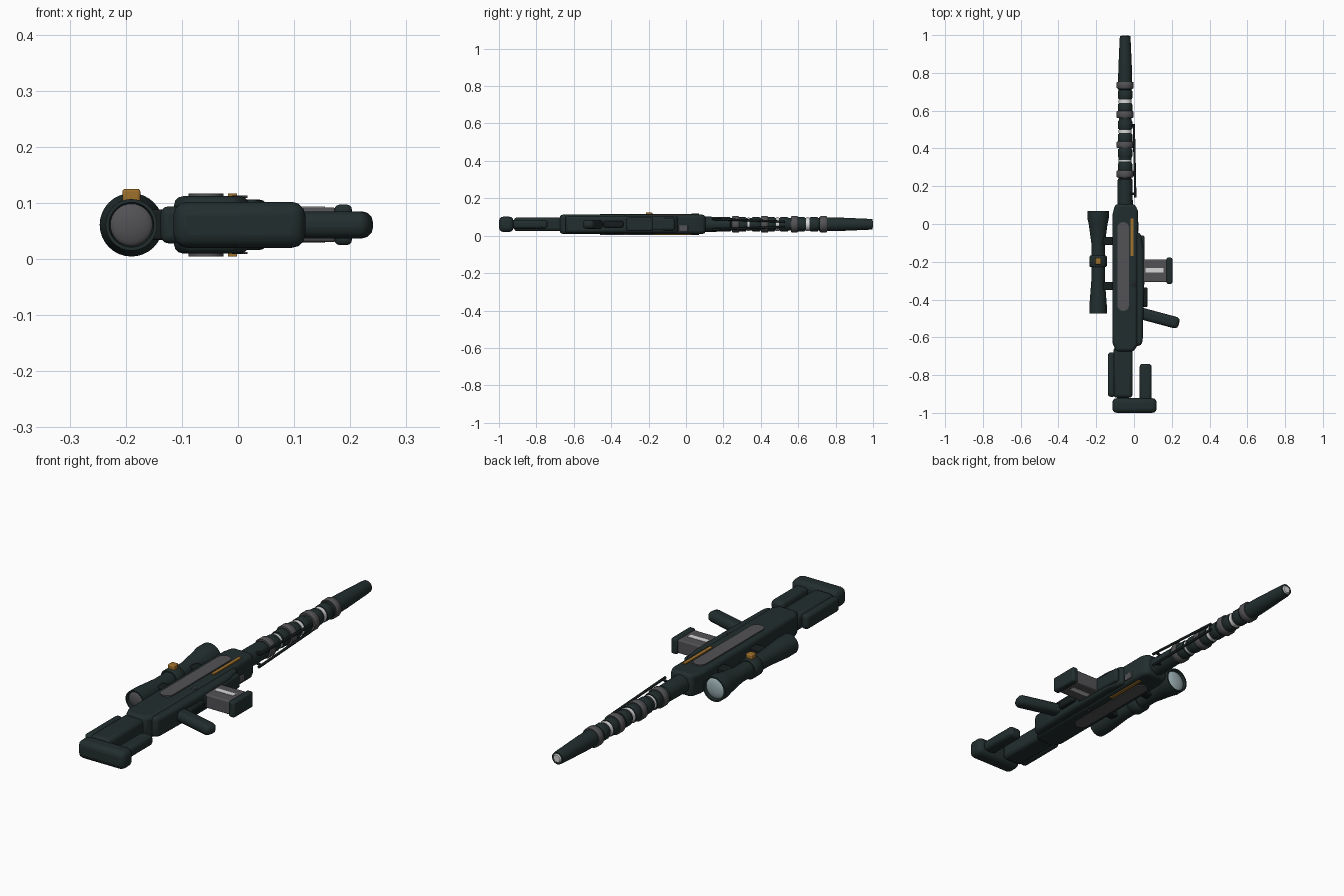
import bpy, bmesh, math
from mathutils import Vector, Matrix

if "Cube" in bpy.data.objects:
    bpy.data.objects.remove(bpy.data.objects["Cube"])

MID = 0.061      # height of the centre plane
AXIS = -0.047    # barrel x
SCOPE = -0.19    # scope x


def material(name, rgb):
    m = bpy.data.materials.new(name)
    m.use_nodes = True
    m.diffuse_color = (*rgb, 1)
    bsdf = m.node_tree.nodes["Principled BSDF"]
    bsdf.inputs["Base Color"].default_value = (*rgb, 1)
    bsdf.inputs["Roughness"].default_value = 0.6
    return m


GREEN = material("dark green", (0.016, 0.027, 0.027))
BLACK = material("near black", (0.008, 0.012, 0.012))
GREY = material("panel grey", (0.085, 0.085, 0.09))
LIGHT = material("light grey", (0.68, 0.68, 0.68))
ORANGE = material("amber", (0.34, 0.16, 0.025))
GLASS = material("pale glass", (0.33, 0.43, 0.45))


def finish(name, bm, mat, bevel=0.0, segments=3):
    bmesh.ops.recalc_face_normals(bm, faces=bm.faces)
    me = bpy.data.meshes.new(name)
    bm.to_mesh(me)
    bm.free()
    ob = bpy.data.objects.new(name, me)
    bpy.context.collection.objects.link(ob)
    me.materials.append(mat)
    if bevel:
        mod = ob.modifiers.new("Bevel", "BEVEL")
        mod.width = bevel
        mod.segments = segments
        mod.limit_method = "ANGLE"
        mod.angle_limit = math.radians(50)
    bpy.ops.object.select_all(action="DESELECT")
    ob.select_set(True)
    bpy.context.view_layer.objects.active = ob
    bpy.ops.object.shade_smooth_by_angle(angle=math.radians(40))
    return ob


def box(name, x, y, z, mat, bevel=0.0):
    """Box from (min, max) pairs on each axis."""
    bm = bmesh.new()
    bmesh.ops.create_cube(bm, size=1)
    for v in bm.verts:
        v.co = [(a + b) / 2 + c * (b - a) for (a, b), c in zip((x, y, z), v.co)]
    return finish(name, bm, mat, bevel)


def slab(name, outline, half, mat, bevel=0.0, mid=MID):
    """Plan outline extruded evenly about the centre plane."""
    bm = bmesh.new()
    face = bm.faces.new([bm.verts.new((x, y, mid - half)) for x, y in outline])
    new = bmesh.ops.extrude_face_region(bm, geom=[face])["geom"]
    top = [v for v in new if isinstance(v, bmesh.types.BMVert)]
    bmesh.ops.translate(bm, verts=top, vec=(0, 0, 2 * half))
    return finish(name, bm, mat, bevel)


def lathe(name, profile, x, mat, sides=32):
    """Profile of (y, radius) points turned about a line along y."""
    bm = bmesh.new()
    rings = []
    for y, r in profile:
        rings.append([bm.verts.new((x + r * math.cos(a), y, MID + r * math.sin(a)))
                      for a in (math.tau * i / sides for i in range(sides))])
    for p, q in zip(rings, rings[1:]):
        for i in range(sides):
            j = (i + 1) % sides
            bm.faces.new((p[i], p[j], q[j], q[i]))
    bm.faces.new(rings[0])
    bm.faces.new(rings[-1])
    return finish(name, bm, mat)


def rod(name, a, b, radius, mat):
    a, b = Vector(a), Vector(b)
    turn = (b - a).to_track_quat("Z", "Y").to_matrix().to_4x4()
    bm = bmesh.new()
    bmesh.ops.create_cone(bm, cap_ends=True, segments=12, radius1=radius, radius2=radius,
                          depth=(b - a).length, matrix=Matrix.Translation((a + b) / 2) @ turn)
    return finish(name, bm, mat)


def pill(x0, x1, y0, y1, n=8):
    """Plan outline with round ends along y."""
    c, r = (x0 + x1) / 2, (x1 - x0) / 2
    arc = [math.pi * i / n for i in range(n + 1)]
    return ([(c + r * math.cos(t), y1 - r + r * math.sin(t)) for t in arc]
            + [(c - r * math.cos(t), y0 + r - r * math.sin(t)) for t in arc])


# Receiver
slab("receiver", [(-0.1, 0.105), (0.005, 0.105), (0.02, 0.07), (0.02, -0.64), (-0.002, -0.675),
                  (-0.095, -0.675), (-0.114, -0.63), (-0.114, 0.05)], 0.051, GREEN, 0.016)
slab("lower_receiver", [(-0.02, -0.03), (0.035, -0.05), (0.05, -0.13), (0.052, -0.36),
                        (0.046, -0.62), (0.036, -0.645), (-0.02, -0.645)], 0.045, GREEN, 0.014)
box("magazine_well", (0.0, 0.056), (-0.325, -0.06), (0.028, 0.094), GREEN, 0.012)
box("trigger_guard", (0.03, 0.072), (-0.44, -0.335), (0.043, 0.079), BLACK, 0.01)
box("front_latch", (0.0, 0.024), (-0.04, 0.01), (0.024, 0.055), GREY, 0.003)

# Inlays on both broad sides
for side, sign in (("upper", 1), ("under", -1)):
    z = MID + sign * 0.0525
    slab(side + "_panel", pill(-0.088, -0.026, -0.46, 0.01), 0.0035, GREY, mid=z)
    box(side + "_stripe", (-0.018, -0.002), (-0.17, 0.03), (z - 0.0035, z + 0.0035), ORANGE)
    for k in range(3):
        a = math.pi * k / 3
        d = Vector((math.cos(a), math.sin(a), 0)) * 0.014
        c = Vector((0.003, -0.32, MID + sign * 0.05))
        rod(side + "_star_mark", c - d, c + d, 0.002, GREY)

# Stock
box("stock", (-0.108, -0.008), (-0.92, -0.65), (0.024, 0.098), GREEN, 0.018)
box("cheek_rest", (-0.138, -0.1), (-0.915, -0.68), (0.028, 0.094), GREEN, 0.014)
box("butt_pad", (-0.115, 0.12), (-1.0, -0.922), (0.02, 0.102), GREEN, 0.024)
box("lower_stock_bar", (0.03, 0.093), (-0.935, -0.74), (0.037, 0.085), GREEN, 0.016)

# Slanted grip
grip = box("grip", (-0.1, 0.12), (-0.031, 0.031), (-0.024, 0.024), GREEN, 0.02)
grip.location = (0.122, -0.496, MID)
grip.rotation_euler.z = math.radians(-15)

# Magazine
box("magazine", (0.04, 0.175), (-0.308, -0.188), (0.03, 0.092), GREY, 0.006)
box("magazine_cap", (0.172, 0.203), (-0.317, -0.178), (0.025, 0.097), GREEN, 0.009)
for z in (0.0305, 0.0915):
    box("magazine_stripe", (0.06, 0.155), (-0.257, -0.233), (z - 0.002, z + 0.002), LIGHT)

# Barrel with collars and bright bands
lathe("barrel", [(0.08, 0.041), (0.235, 0.039), (0.24, 0.034), (0.71, 0.033), (0.715, 0.038),
                 (0.82, 0.036), (0.98, 0.029), (0.996, 0.027), (0.996, 0.021), (0.985, 0.019)],
      AXIS, GREEN)
lathe("muzzle_insert", [(0.98, 0.021), (0.994, 0.021), (1.0, 0.016)], AXIS, LIGHT)
for y in (0.265, 0.42, 0.58, 0.735):
    lathe("barrel_collar", [(y - 0.018, 0.042), (y - 0.014, 0.045), (y + 0.014, 0.045),
                            (y + 0.018, 0.042)], AXIS, GREY)
for y, w in ((0.335, 0.005), (0.49, 0.008), (0.65, 0.009)):
    lathe("bright_band", [(y - w, 0.035), (y + w, 0.035)], AXIS, LIGHT)
for y in (0.3, 0.375, 0.455, 0.525, 0.615, 0.685):
    lathe("barrel_sleeve", [(y - 0.022, 0.036), (y - 0.018, 0.038), (y + 0.018, 0.038),
                            (y + 0.022, 0.036)], AXIS, GREEN)

# Folded support legs
for sign in (-1, 1):
    rod("support_leg", (0.007, 0.14, MID + sign * 0.028), (-0.001, 0.53, MID + sign * 0.014),
        0.006, BLACK)
    rod("support_brace", (-0.03, 0.16, MID + sign * 0.02), (0.007, 0.16, MID + sign * 0.028),
        0.006, BLACK)

# Scope
lathe("scope_tube", [(-0.455, 0.036), (-0.475, 0.04), (-0.475, 0.046), (-0.43, 0.046),
                     (-0.3, 0.036), (-0.1, 0.036), (0.0, 0.05), (0.03, 0.0565), (0.07, 0.0565),
                     (0.07, 0.05), (0.055, 0.047)], SCOPE, GREEN)
lathe("scope_collar", [(-0.227, 0.042), (-0.222, 0.046), (-0.173, 0.046), (-0.168, 0.042)],
      SCOPE, GREEN)
dome = [math.radians(a) for a in (0, 20, 40, 60, 75, 87)]
lathe("front_lens", [(0.052 + 0.016 * math.sin(a), 0.05 * math.cos(a)) for a in dome],
      SCOPE, GLASS)
lathe("rear_lens", [(-0.458 - 0.014 * math.sin(a), 0.04 * math.cos(a)) for a in dome],
      SCOPE, GREY)
box("scope_knob", (SCOPE - 0.016, SCOPE + 0.016), (-0.214, -0.18), (0.1, 0.125), ORANGE, 0.005)
for y in (-0.09, -0.328):
    box("scope_mount", (-0.175, -0.1), (y - 0.022, y + 0.022), (0.034, 0.088), BLACK, 0.005)
